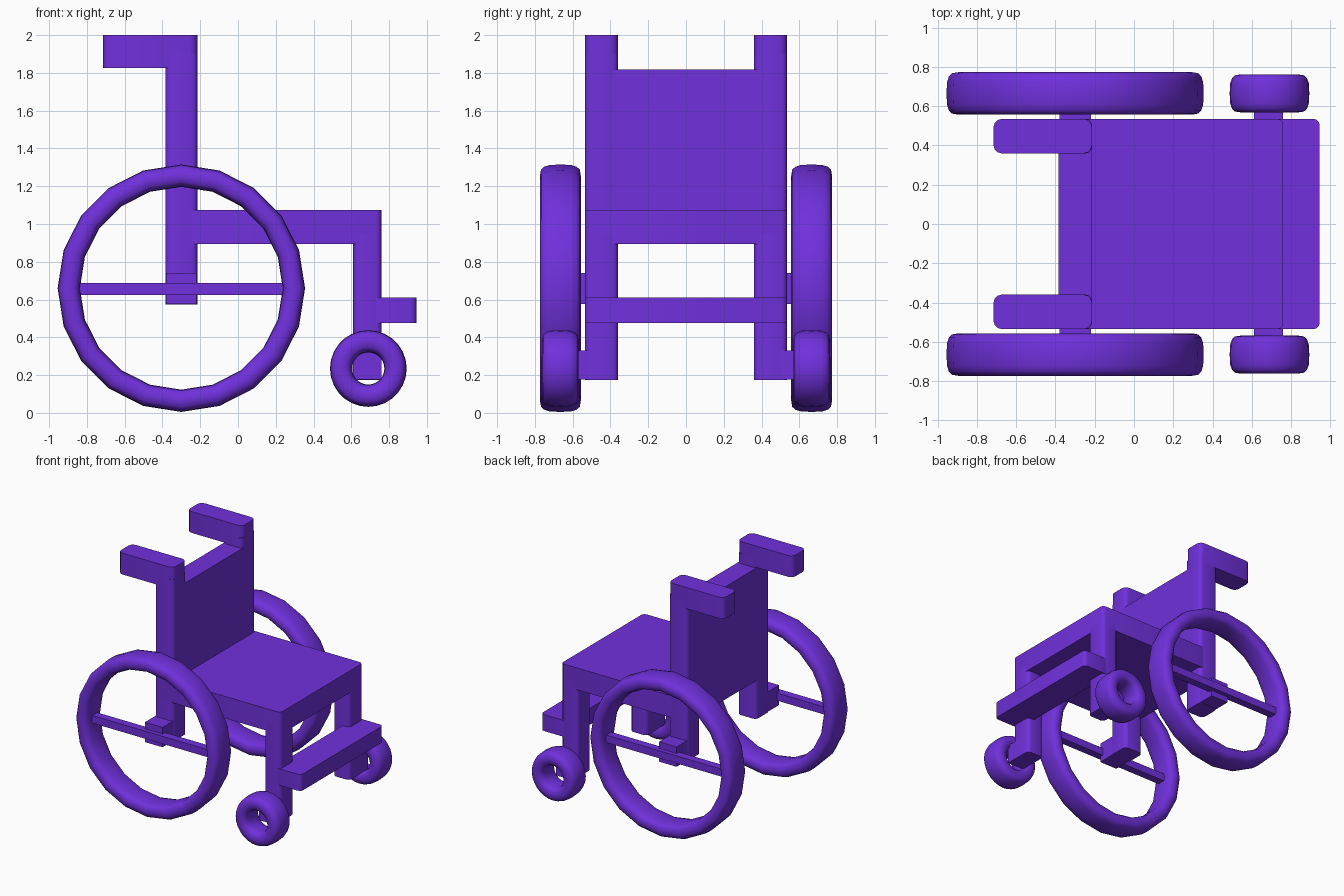
import bpy, bmesh, math

if "Cube" in bpy.data.objects:
    bpy.data.objects.remove(bpy.data.objects["Cube"])

purple = bpy.data.materials.new("purple")
purple.diffuse_color = (0.162, 0.030, 0.716, 1)
purple.use_nodes = True
purple.node_tree.nodes["Principled BSDF"].inputs["Base Color"].default_value = purple.diffuse_color


def finish(name, bm, smooth_angle):
    bmesh.ops.recalc_face_normals(bm, faces=bm.faces[:])
    me = bpy.data.meshes.new(name)
    bm.to_mesh(me)
    bm.free()
    me.materials.append(purple)
    ob = bpy.data.objects.new(name, me)
    bpy.context.collection.objects.link(ob)
    bpy.ops.object.select_all(action='DESELECT')
    bpy.context.view_layer.objects.active = ob
    ob.select_set(True)
    bpy.ops.object.shade_smooth_by_angle(angle=math.radians(smooth_angle))
    return ob


def box(name, x, y, z, r=0.0):
    """Box from ranges, with its upright edges rounded by r."""
    bm = bmesh.new()
    bmesh.ops.create_cube(bm, size=1)
    for v in bm.verts:
        v.co = [(a[0] + a[1]) / 2 + c * abs(a[1] - a[0]) for a, c in zip((x, y, z), v.co)]
    if r:
        upright = [e for e in bm.edges
                   if abs(e.verts[0].co.z - e.verts[1].co.z) > 0.01]
        bmesh.ops.bevel(bm, geom=upright, offset=r, segments=3, profile=0.5,
                        affect='EDGES')
    return finish(name, bm, 35)


def wheel(name, cx, cy, cz, outer, inner, half_width, sides):
    """Ring with a soft squarish section, axle along y."""
    bm = bmesh.new()
    mid, half, n = (outer + inner) / 2, (outer - inner) / 2, 16
    rings = []
    for i in range(sides):
        a = 2 * math.pi * i / sides
        ring = []
        for j in range(n):
            t = 2 * math.pi * j / n
            c, s = math.cos(t), math.sin(t)
            rad = mid + half * math.copysign(abs(c) ** 0.65, c)
            w = half_width * math.copysign(abs(s) ** 0.65, s)
            ring.append(bm.verts.new((cx + rad * math.cos(a), cy + w,
                                      cz + rad * math.sin(a))))
        rings.append(ring)
    for i in range(sides):
        p, q = rings[i], rings[(i + 1) % sides]
        for j in range(n):
            k = (j + 1) % n
            bm.faces.new((p[j], p[k], q[k], q[j]))
    return finish(name, bm, 80)


# Parts shared by both sides
for side, s in (("right", -1), ("left", 1)):
    rail = (s * 0.36, s * 0.535)
    box("back_post_" + side, (-0.385, -0.215), rail, (0.575, 1.9), 0.03)
    box("push_handle_" + side, (-0.715, -0.215), rail, (1.825, 2.0), 0.04)
    box("front_leg_" + side, (0.61, 0.76), rail, (0.175, 0.95), 0.03)
    box("rear_axle_" + side, (-0.38, -0.22), (s * 0.45, s * 0.665), (0.577, 0.74))
    box("caster_axle_" + side, (0.61, 0.76), (s * 0.45, s * 0.60), (0.177, 0.33))
    wheel("rear_wheel_" + side, -0.30, s * 0.665, 0.66, 0.655, 0.537, 0.108, 20)
    box("wheel_bar_" + side, (-0.86, 0.26), (s * 0.635, s * 0.70), (0.625, 0.687))
    wheel("caster_wheel_" + side, 0.69, s * 0.665, 0.235, 0.203, 0.085, 0.097, 28)

# Seat, backrest and footrest
box("seat", (-0.385, 0.76), (-0.535, 0.535), (0.893, 1.073), 0.03)
box("backrest", (-0.385, -0.215), (-0.42, 0.42), (0.893, 1.818))
box("footrest", (0.70, 0.945), (-0.535, 0.535), (0.475, 0.61), 0.03)
